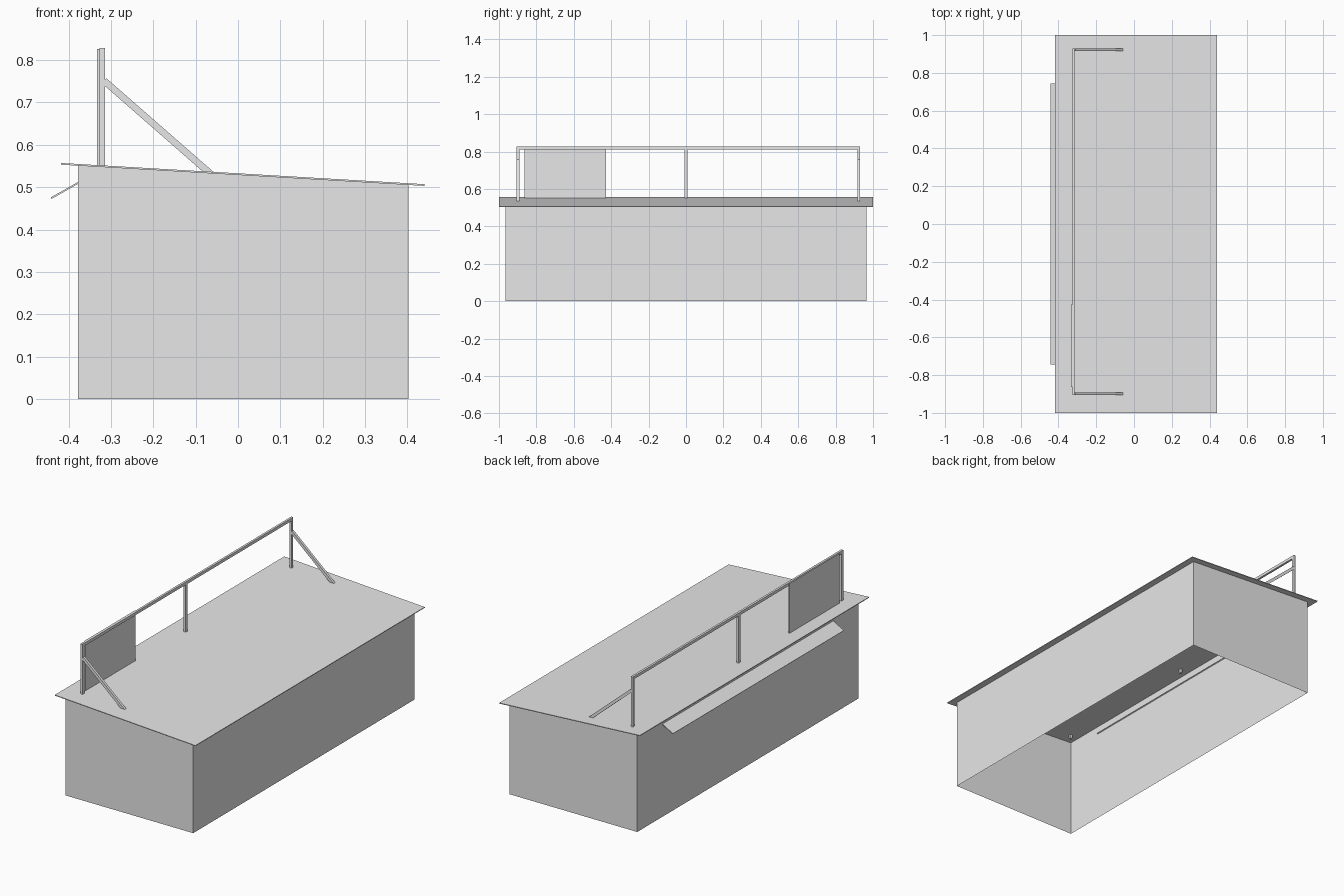
import bpy, bmesh
from mathutils import Vector

default = bpy.data.objects.get("Cube")
if default:
    bpy.data.objects.remove(default, do_unlink=True)

grey = bpy.data.materials.new("light grey")
grey.use_nodes = True
grey.diffuse_color = (0.8, 0.8, 0.8, 1)
grey.node_tree.nodes["Principled BSDF"].inputs["Base Color"].default_value = (0.8, 0.8, 0.8, 1)


def roof_z(x):
    """Height of the sloping roof at x."""
    return 0.555 - (x + 0.418) * 0.0583


def finish(name, bm):
    bmesh.ops.recalc_face_normals(bm, faces=bm.faces)
    mesh = bpy.data.meshes.new(name)
    bm.to_mesh(mesh)
    bm.free()
    mesh.materials.append(grey)
    obj = bpy.data.objects.new(name, mesh)
    bpy.context.collection.objects.link(obj)
    return obj


def beam(name, start, end, width, depth):
    """Box running from start to end in the xz plane; width is along y."""
    start, end = Vector(start), Vector(end)
    axis = end - start
    side = Vector((0, 1, 0)) * width
    thick = axis.cross(side).normalized() * depth
    bm = bmesh.new()
    bmesh.ops.create_cube(bm, size=1)
    for v in bm.verts:
        v.co = (start + end) / 2 + axis * v.co.x + side * v.co.y + thick * v.co.z
    return finish(name, bm)


# Walls: open below, with the top edge following the roof
bm = bmesh.new()
bmesh.ops.create_cube(bm, size=1)
caps = [f for f in bm.faces if abs(f.normal.z) > 0.5]
bmesh.ops.delete(bm, geom=caps, context="FACES_ONLY")
for v in bm.verts:
    x = 0.012 + v.co.x * 0.78
    v.co = (x, v.co.y * 1.93, roof_z(x) if v.co.z > 0 else 0)
finish("walls", bm)

# Thin sloping roof and the small awning under its high edge
beam("roof", (-0.418, 0, roof_z(-0.418)), (0.44, 0, roof_z(0.44)), 2.0, 0.004)
beam("awning", (-0.441, 0, 0.474), (-0.374, 0, 0.512), 1.49, 0.004)

# Railing on the roof: posts, top rail and diagonal braces
post_x = -0.3205
for label, y in (("front", -0.898), ("middle", 0), ("back", 0.923)):
    beam(label + "_post", (post_x, y, 0.525), (post_x, y, 0.814), 0.014, 0.012)
    if y:
        beam(label + "_brace", (-0.316, y, 0.751), (-0.062, y, 0.529), 0.014, 0.016)
beam("top_rail", (post_x - 0.006, 0.0125, 0.82), (post_x + 0.006, 0.0125, 0.82), 1.835, 0.016)

# Sign board fixed to the outer side of the railing
beam("board", (-0.3295, -0.645, 0.55), (-0.3295, -0.645, 0.826), 0.435, 0.006)
